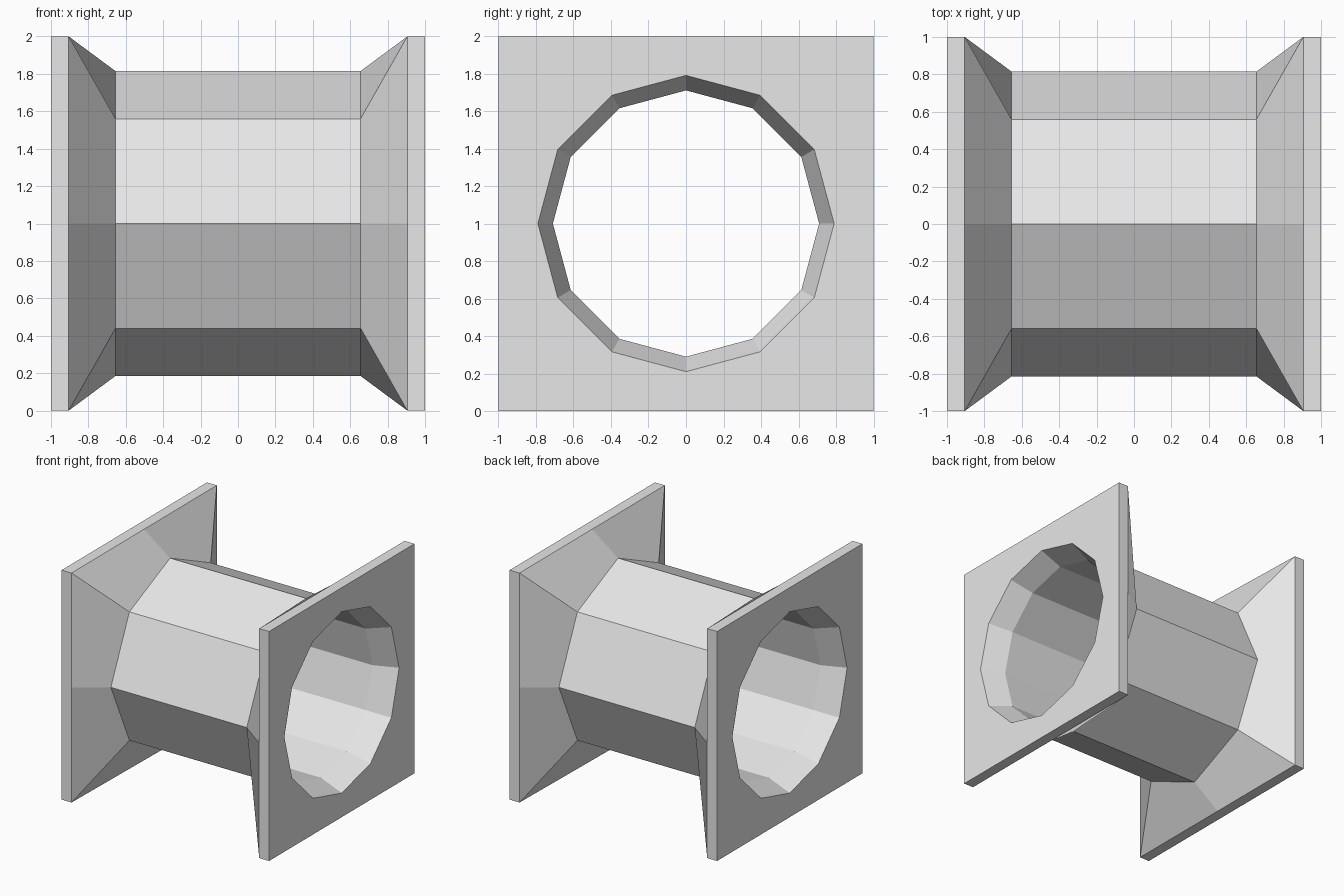
import bpy
import bmesh
from math import cos, sin, pi

cube = bpy.data.objects.get("Cube")
if cube:
    bpy.data.objects.remove(cube)

# Single plain grey
grey = bpy.data.materials.new("plain grey")
grey.use_nodes = True
colour = (0.8, 0.8, 0.8, 1)
grey.diffuse_color = colour
grey.node_tree.nodes["Principled BSDF"].inputs["Base Color"].default_value = colour


def eight_points(middle, corner):
    """Ring of eight points: side middles alternating with corners."""
    radii = [middle, corner * 2 ** 0.5] * 4
    return [(r * cos(i * pi / 4), r * sin(i * pi / 4)) for i, r in enumerate(radii)]


def twelve_gon(radius):
    return [(radius * cos(i * pi / 6), radius * sin(i * pi / 6)) for i in range(12)]


def add_skin(bm, sections):
    """Loft quads through (x, ring) sections; return the vertex rings."""
    rings = [[bm.verts.new((x, y, z + 1)) for y, z in ring] for x, ring in sections]
    for a, b in zip(rings, rings[1:]):
        n = len(a)
        for i in range(n):
            j = (i + 1) % n
            bm.faces.new((a[i], a[j], b[j], b[i]))
    return rings


def ring_edges(bm, ring):
    return [bm.edges.get((ring[i - 1], ring[i])) for i in range(len(ring))]


square = eight_points(1, 1)
octagon = eight_points(0.815, 0.56)
mouth, bore = twelve_gon(0.79), twelve_gon(0.71)

bm = bmesh.new()
# Outside: square end plates flaring into an eight-sided barrel
outer = add_skin(bm, [(-1, square), (-0.905, square), (-0.655, octagon),
                      (0.655, octagon), (0.905, square), (1, square)])
# Inside: twelve-sided bore, widened at both mouths
inner = add_skin(bm, [(-1, mouth), (-0.8, bore), (0.8, bore), (1, mouth)])
# End faces between plate edge and mouth
for end in (0, -1):
    edges = ring_edges(bm, outer[end]) + ring_edges(bm, inner[end])
    bmesh.ops.triangle_fill(bm, edges=edges, use_beauty=True)
bmesh.ops.recalc_face_normals(bm, faces=bm.faces[:])

mesh = bpy.data.meshes.new("flanged_tube")
bm.to_mesh(mesh)
bm.free()
mesh.materials.append(grey)
tube = bpy.data.objects.new("flanged_tube", mesh)
bpy.context.collection.objects.link(tube)
